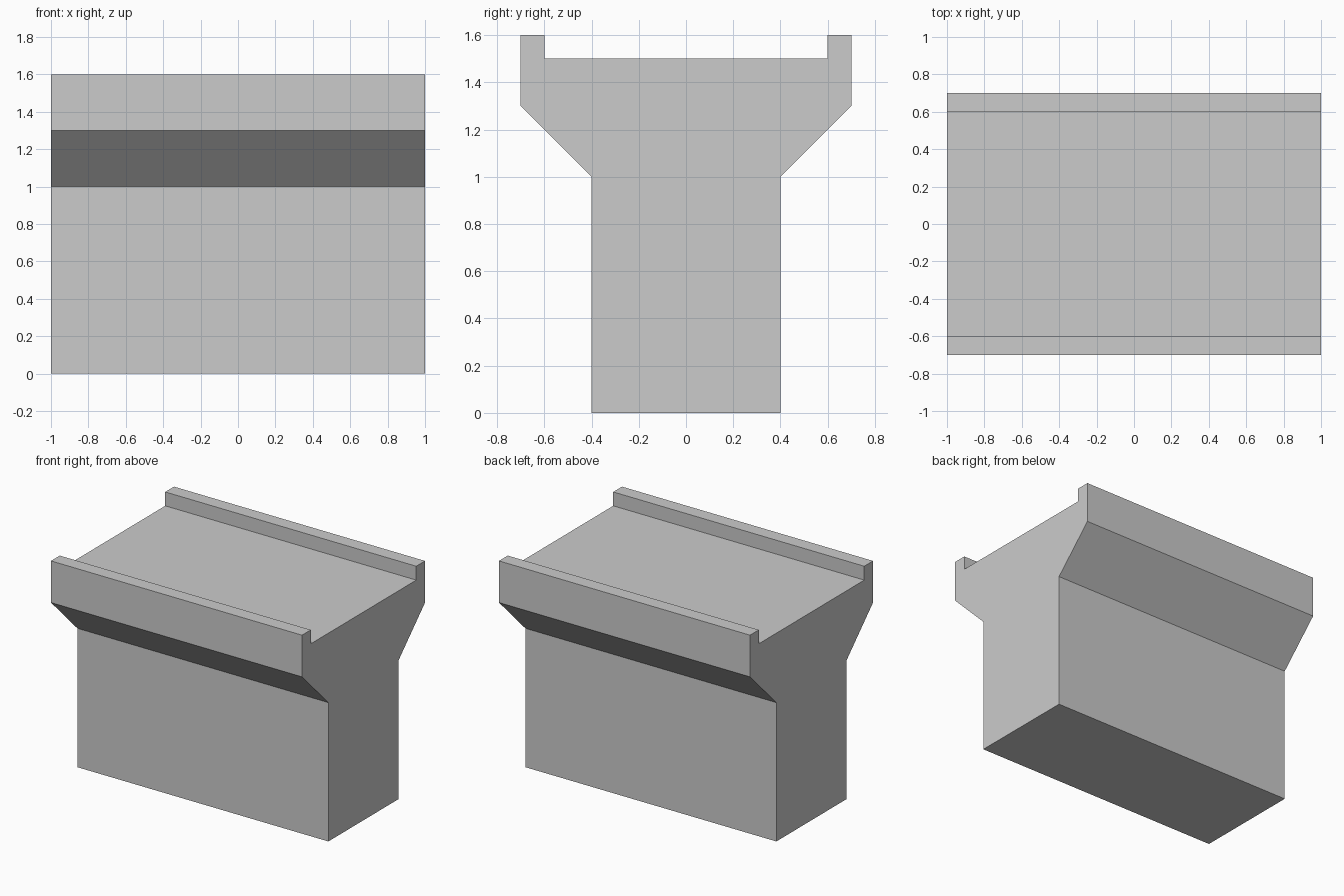
import bpy, bmesh

if "Cube" in bpy.data.objects:
    bpy.data.objects.remove(bpy.data.objects["Cube"])

LENGTH = 2.0

# Half of the wall cross-section (y, z), from base to walkway
half = [(0.4, 0.0), (0.4, 1.0), (0.7, 1.3), (0.7, 1.6), (0.6, 1.6), (0.6, 1.5)]
# Mirror across y = 0 to close the outline
profile = half + [(-y, z) for y, z in reversed(half)]

# Extrude the outline along x into a wall with corbels and parapets
bm = bmesh.new()
face = bm.faces.new([bm.verts.new((-LENGTH / 2, y, z)) for y, z in profile])
result = bmesh.ops.extrude_face_region(bm, geom=[face], use_keep_orig=True)
moved = [g for g in result["geom"] if isinstance(g, bmesh.types.BMVert)]
bmesh.ops.translate(bm, verts=moved, vec=(LENGTH, 0, 0))
bmesh.ops.recalc_face_normals(bm, faces=bm.faces)

mesh = bpy.data.meshes.new("wall_section")
bm.to_mesh(mesh)
bm.free()
wall = bpy.data.objects.new("wall_section", mesh)
bpy.context.collection.objects.link(wall)
